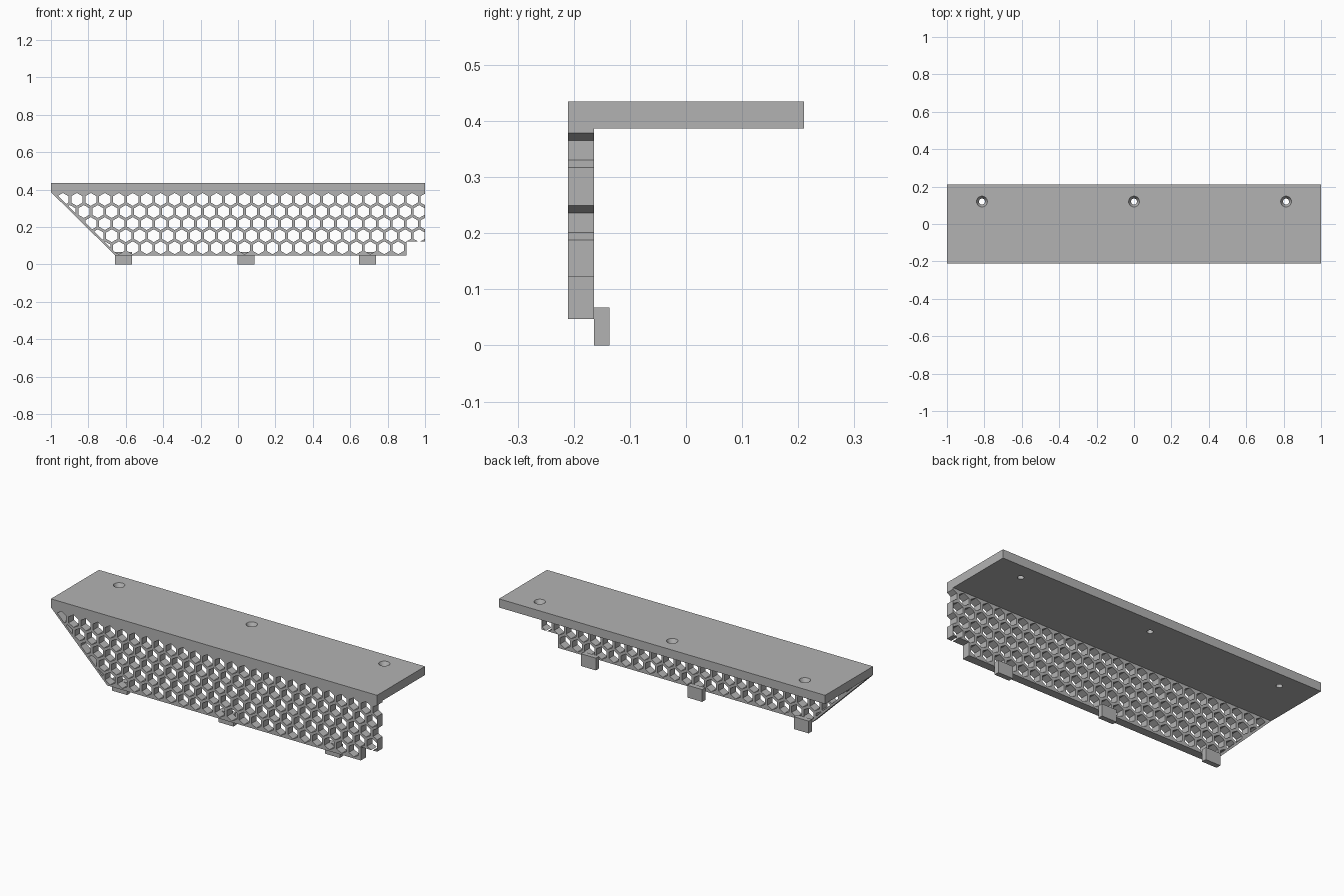
import bpy, bmesh, math
from mathutils import Vector

cube = bpy.data.objects.get("Cube")
if cube:
    bpy.data.objects.remove(cube, do_unlink=True)

grey = bpy.data.materials.new("plain grey")
grey.use_nodes = True
grey.diffuse_color = (0.45, 0.45, 0.45, 1)
grey.node_tree.nodes["Principled BSDF"].inputs["Base Color"].default_value = grey.diffuse_color


def finish(name, bm):
    bmesh.ops.recalc_face_normals(bm, faces=bm.faces)
    mesh = bpy.data.meshes.new(name)
    bm.to_mesh(mesh)
    bm.free()
    mesh.materials.append(grey)
    obj = bpy.data.objects.new(name, mesh)
    bpy.context.collection.objects.link(obj)
    return obj


def prism(bm, profile, y0, y1):
    """Extrude an x-z profile from y0 to y1."""
    face = bm.faces.new([bm.verts.new((x, y0, z)) for x, z in profile])
    new = bmesh.ops.extrude_face_region(bm, geom=[face])["geom"]
    verts = [v for v in new if isinstance(v, bmesh.types.BMVert)]
    bmesh.ops.translate(bm, verts=verts, vec=(0, y1 - y0, 0))


def block(name, x0, x1, y0, y1, z0, z1):
    bm = bmesh.new()
    prism(bm, [(x0, z0), (x1, z0), (x1, z1), (x0, z1)], y0, y1)
    return finish(name, bm)


def cut(obj, cutter):
    """Subtract the cutter, apply the result and drop the cutter."""
    cutter.hide_render = True
    mod = obj.modifiers.new("holes", 'BOOLEAN')
    mod.operation = 'DIFFERENCE'
    mod.solver = 'EXACT'
    mod.object = cutter
    bpy.context.view_layer.objects.active = obj
    bpy.ops.object.modifier_apply(modifier=mod.name)
    bpy.data.objects.remove(cutter, do_unlink=True)


FRONT, BACK = -0.21, -0.164
SHELF, BOTTOM = 0.387, 0.047
SLOPE_X = -0.655

# Top shelf with countersunk screw holes
shelf = block("top_shelf", -1, 1, FRONT, 0.21, SHELF, 0.435)
bm = bmesh.new()
stations = [(0.016, 0.36), (0.016, 0.411), (0.029, 0.435), (0.029, 0.46)]
for x in (-0.813, 0, 0.813):
    rings = []
    for r, z in stations:
        ring = bmesh.ops.create_circle(bm, segments=32, radius=r)["verts"]
        bmesh.ops.translate(bm, verts=ring, vec=(x, 0.12, z))
        rings.append(ring)
    for a, b in zip(rings, rings[1:]):
        for i in range(32):
            j = (i + 1) % 32
            bm.faces.new((a[i], a[j], b[j], b[i]))
    bm.faces.new(rings[0])
    bm.faces.new(rings[-1])
cut(shelf, finish("screw_hole_cutter", bm))

# Front panel with a sloped end and a notched corner
bm = bmesh.new()
prism(bm, [(-1, SHELF), (SLOPE_X, BOTTOM), (0.9, BOTTOM), (0.9, 0.122),
           (1, 0.122), (1, SHELF)], FRONT, BACK)
panel = finish("honeycomb_panel", bm)

# Honeycomb holes, trimmed to leave a thin rim along the slope
PITCH, RADIUS, RIM = 0.0747, 0.0344, 0.012
normal = Vector((BOTTOM - SHELF, 0, -1 - SLOPE_X)).normalized()
rim_point = Vector((-1, 0, SHELF)) - normal * RIM
bm = bmesh.new()
for row in range(5):
    z = 0.348 - row * PITCH * math.sqrt(3) / 2
    for col in range(28):
        x = 1.006 - PITCH * (col + 0.5 * (row % 2))
        if row == 4 and x > 0.88:
            continue
        if (Vector((x, 0, z)) - rim_point).dot(normal) > RADIUS * 0.7:
            continue
        angles = [math.radians(30 + 60 * k) for k in range(6)]
        prism(bm, [(x + RADIUS * math.cos(a), z + RADIUS * math.sin(a)) for a in angles],
              FRONT - 0.02, BACK + 0.02)
bmesh.ops.bisect_plane(bm, geom=bm.verts[:] + bm.edges[:] + bm.faces[:],
                       plane_co=rim_point, plane_no=normal, clear_outer=True)
bmesh.ops.holes_fill(bm, edges=[e for e in bm.edges if e.is_boundary], sides=0)
cut(panel, finish("honeycomb_cutter", bm))

# Locating tabs behind the lower edge
for name, x in (("right_tab", -0.657), ("middle_tab", -0.004), ("left_tab", 0.648)):
    block(name, x, x + 0.091, BACK, -0.136, 0, 0.068)
